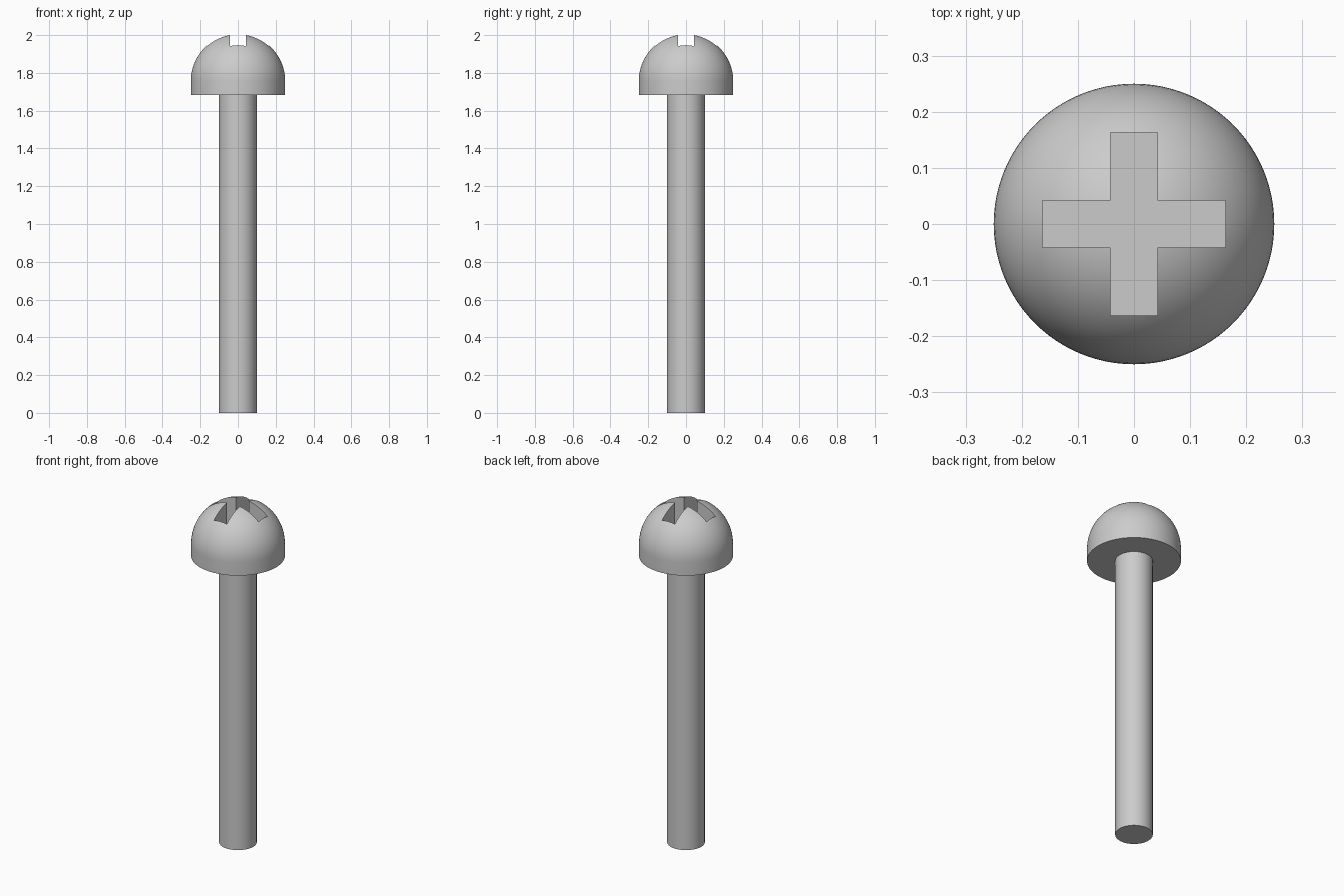
import bpy
import bmesh
import math

cube = bpy.data.objects.get("Cube")
if cube:
    bpy.data.objects.remove(cube, do_unlink=True)

SEGMENTS = 96
HEAD_R, SHAFT_R = 0.25, 0.1
HEAD_BASE, DOME_BASE = 1.683, 1.757
SLOT_HALF_LENGTH, SLOT_HALF_WIDTH, SLOT_FLOOR = 0.163, 0.0415, 1.82

steel = bpy.data.materials.new("grey_steel")
steel.use_nodes = True
steel.diffuse_color = (0.6, 0.6, 0.6, 1)
steel.node_tree.nodes["Principled BSDF"].inputs["Base Color"].default_value = (0.6, 0.6, 0.6, 1)


def make_object(name, bm):
    bmesh.ops.recalc_face_normals(bm, faces=bm.faces)
    mesh = bpy.data.meshes.new(name)
    bm.to_mesh(mesh)
    bm.free()
    obj = bpy.data.objects.new(name, mesh)
    mesh.materials.append(steel)
    bpy.context.collection.objects.link(obj)
    return obj


def lathe(name, profile):
    """Revolve (radius, z) points about the z axis."""
    bm = bmesh.new()
    verts = [bm.verts.new((r, 0, z)) for r, z in profile]
    edges = [bm.edges.new(pair) for pair in zip(verts, verts[1:])]
    bmesh.ops.spin(bm, geom=verts + edges, cent=(0, 0, 0), axis=(0, 0, 1),
                   angle=math.tau, steps=SEGMENTS)
    bmesh.ops.remove_doubles(bm, verts=bm.verts, dist=1e-5)
    return make_object(name, bm)


def select_only(obj):
    bpy.ops.object.select_all(action='DESELECT')
    obj.select_set(True)
    bpy.context.view_layer.objects.active = obj


# Round shaft, reaching just inside the head
shaft = lathe("shaft", [(0, 0), (SHAFT_R, 0), (SHAFT_R, HEAD_BASE + 0.02), (0, HEAD_BASE + 0.02)])

# Domed head with a short straight skirt
STEPS = 24
dome = [(HEAD_R * math.cos(a), DOME_BASE + HEAD_R * math.sin(a))
        for a in (math.pi / 2 * i / STEPS for i in range(STEPS))]
head = lathe("head", [(0, HEAD_BASE), (HEAD_R, HEAD_BASE)] + dome + [(0, DOME_BASE + HEAD_R)])

# Cross-shaped cutter for the driver recess
bm = bmesh.new()
w, l = SLOT_HALF_WIDTH, SLOT_HALF_LENGTH
outline = []
for turn in range(4):
    c, s = round(math.cos(turn * math.pi / 2)), round(math.sin(turn * math.pi / 2))
    outline += [(x * c - y * s, x * s + y * c) for x, y in ((l, -w), (l, w), (w, w))]
base = bm.faces.new([bm.verts.new((x, y, SLOT_FLOOR)) for x, y in outline])
top = bmesh.ops.extrude_face_region(bm, geom=[base])["geom"]
bmesh.ops.translate(bm, vec=(0, 0, 0.4), verts=[v for v in top if isinstance(v, bmesh.types.BMVert)])
cutter = make_object("recess_cutter", bm)
cutter.hide_render = True

# Cut the recess and discard the cutter
select_only(head)
cut = head.modifiers.new("cross_recess", 'BOOLEAN')
cut.operation = 'DIFFERENCE'
cut.solver = 'EXACT'
cut.object = cutter
bpy.ops.object.modifier_apply(modifier=cut.name)
bpy.data.objects.remove(cutter, do_unlink=True)

# Smooth curved surfaces, crisp rims
for obj in (shaft, head):
    select_only(obj)
    bpy.ops.object.shade_smooth_by_angle(angle=math.radians(30))
